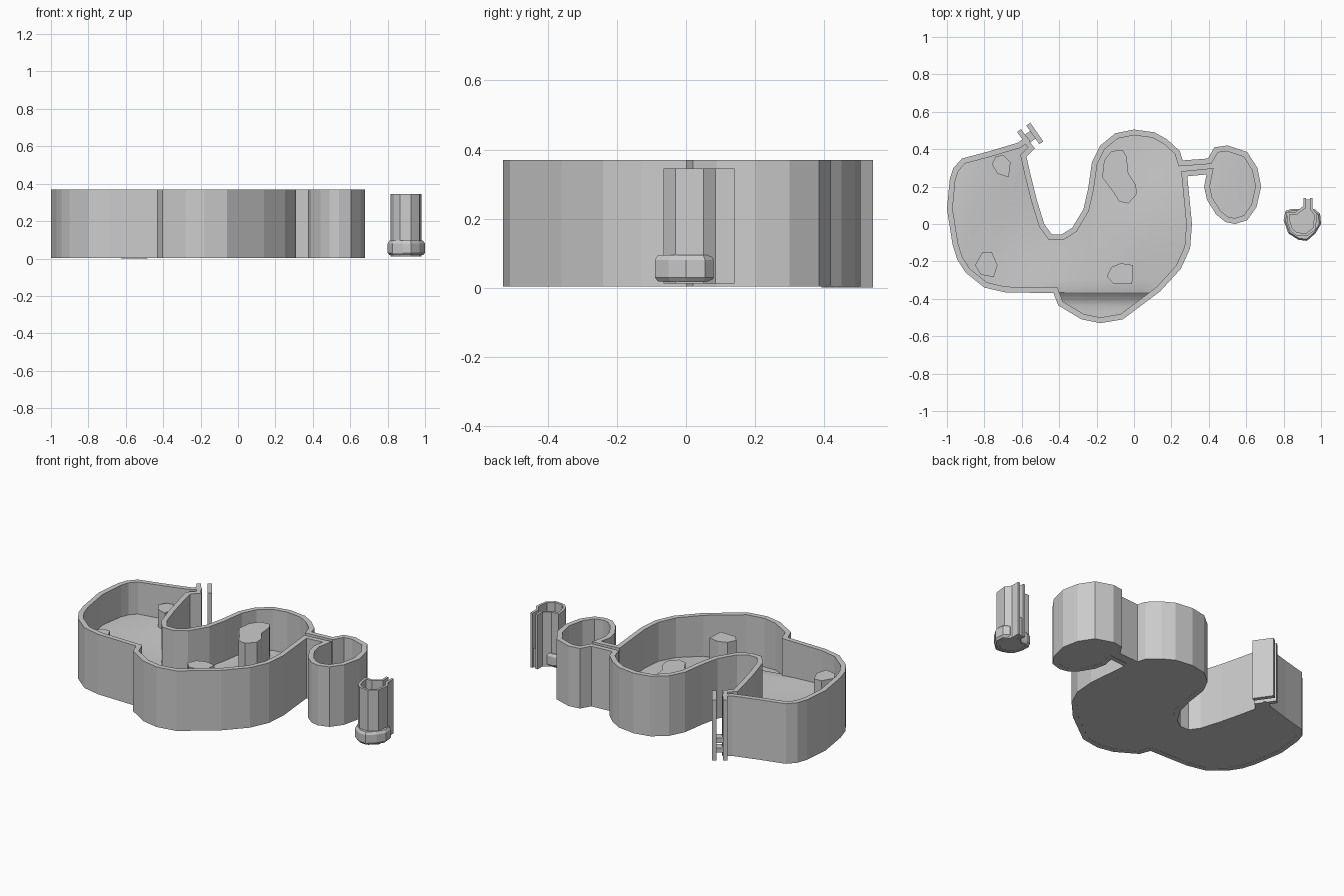
import bpy, bmesh, math
from mathutils import Vector

if "Cube" in bpy.data.objects:
    bpy.data.objects.remove(bpy.data.objects["Cube"])

def offset(path, d, closed=False):
    """Mitred offset to the left of a 2D path."""
    pts = [Vector(p) for p in path]
    n, out = len(pts), []
    for i, p in enumerate(pts):
        a = pts[i - 1] if (i > 0 or closed) else None
        b = pts[(i + 1) % n] if (i < n - 1 or closed) else None
        norms = []
        for s, e in ((a, p), (p, b)):
            if s is not None and e is not None:
                t = (e - s).normalized()
                norms.append(Vector((-t.y, t.x)))
        m = sum(norms, Vector((0, 0))).normalized()
        out.append(p + m * d / max(m.dot(norms[0]), 0.5))
    return out

def finish(name, bm):
    bmesh.ops.recalc_face_normals(bm, faces=bm.faces)
    me = bpy.data.meshes.new(name)
    bm.to_mesh(me)
    bm.free()
    ob = bpy.data.objects.new(name, me)
    bpy.context.collection.objects.link(ob)
    return ob

def loft(name, sections, caps=True):
    """Skin a stack of (points, z) rings."""
    bm = bmesh.new()
    rings = [[bm.verts.new((p[0], p[1], z)) for p in pts] for pts, z in sections]
    n = len(rings[0])
    for lo, hi in zip(rings, rings[1:]):
        for i in range(n):
            j = (i + 1) % n
            bm.faces.new((lo[i], lo[j], hi[j], hi[i]))
    if caps:
        bm.faces.new(rings[0][::-1])
        bm.faces.new(rings[-1])
    return finish(name, bm)

def wall(name, path, thick, z0, z1):
    """Vertical wall following an open path, thickened inward."""
    inner = offset(path, thick)
    bm = bmesh.new()
    rows = [[bm.verts.new((a[0], a[1], z0)), bm.verts.new((a[0], a[1], z1)),
             bm.verts.new((b[0], b[1], z1)), bm.verts.new((b[0], b[1], z0))]
            for a, b in zip(path, inner)]
    for r, s in zip(rows, rows[1:]):
        for k in range(4):
            l = (k + 1) % 4
            bm.faces.new((r[k], s[k], s[l], r[l]))
    bm.faces.new(rows[0])
    bm.faces.new(rows[-1][::-1])
    return finish(name, bm)

def bar(name, center, along, size_a, size_p, z0, z1):
    """Box turned so that its first side follows the direction along."""
    c, u = Vector(center), Vector(along).normalized()
    v = Vector((-u.y, u.x))
    pts = [c + u * size_a / 2 * i + v * size_p / 2 * j
           for i, j in ((-1, -1), (1, -1), (1, 1), (-1, 1))]
    return loft(name, [(pts, z0), (pts, z1)])

# Outline of both basins and the narrow channel between them
outline = [(-.575, .47), (-.62, .435), (-.77, .39), (-.92, .35), (-.965, .30), (-.985, .24),
           (-1, .08), (-.97, -.11), (-.945, -.19), (-.90, -.26), (-.80, -.34), (-.69, -.365),
           (-.43, -.37), (-.405, -.435), (-.28, -.51), (-.18, -.53), (-.06, -.51), (.14, -.36),
           (.25, -.24), (.30, -.13), (.31, 0), (.285, .255), (.388, .265),
           (.375, .20), (.39, .13), (.44, .05), (.49, .01), (.54, 0), (.605, .02), (.655, .09),
           (.68, .20), (.66, .30), (.605, .385), (.50, .42), (.43, .41), (.395, .35),
           (.26, .34), (.245, .39), (.18, .45), (.11, .49), (0, .505), (-.10, .485),
           (-.18, .42), (-.225, .33), (-.245, .19), (-.27, .08), (-.33, -.02), (-.385, -.055),
           (-.44, -.055), (-.48, 0), (-.52, .13), (-.555, .27), (-.575, .36), (-.53, .405)]
wall("basin_wall", outline, .03, .003, .37)

# Uneven floor: height field trimmed to the basin outline
def floor_height(x, y):
    z = .125 + .05 * max(0, min(1, (-x - .2) / .7))
    z += .012 * math.sin(5 * x + 1) * math.cos(6 * y)
    step = max(0, min(1, (-y - .36) / .05)) * (1 if -.45 < x < .1 else 0)
    return z - .05 * step

bm = bmesh.new()
bmesh.ops.create_grid(bm, x_segments=56, y_segments=36, size=1)
for v in bm.verts:
    v.co.x *= 1.1
    v.co.y *= .6
ext = bmesh.ops.extrude_face_region(bm, geom=bm.faces[:], use_keep_orig=True)
top = {v for v in ext["geom"] if isinstance(v, bmesh.types.BMVert)}
for v in bm.verts:
    v.co.z = floor_height(v.co.x, v.co.y) if v in top else -.1
terrain = finish("basin_floor", bm)
trim_path = offset(outline, .01, True)
trim = loft("floor_trim", [(trim_path, .004), (trim_path, .36)])
trim.hide_render = True
mod = terrain.modifiers.new("trim", "BOOLEAN")
mod.operation, mod.solver, mod.object = "INTERSECT", "EXACT", trim
bpy.context.view_layer.objects.active = terrain
terrain.select_set(True)
bpy.ops.object.modifier_apply(modifier="trim")
bpy.data.objects.remove(trim)
bpy.ops.object.shade_smooth_by_angle(angle=math.radians(30))

# Island pillars standing on the floor
islands = [
    (.31, [(-.17, .25), (-.11, .17), (-.08, .12), (-.03, .11), (.015, .16), (.01, .21),
           (-.03, .27), (-.04, .36), (-.06, .395), (-.12, .39), (-.16, .34)]),
    (.27, [(-.76, .32), (-.73, .27), (-.67, .25), (-.66, .33), (-.70, .37), (-.74, .36)]),
    (.29, [(-.85, -.22), (-.82, -.27), (-.75, -.285), (-.73, -.22), (-.76, -.15), (-.81, -.15)]),
    (.31, [(-.145, -.28), (-.11, -.32), (-.01, -.32), (-.005, -.22), (-.07, -.21), (-.12, -.23)])]
for i, (h, pts) in enumerate(islands):
    loft(f"island_{i + 1}", [(pts, .05), (pts, h)])

# Gate slot at the open end of the left arm: two plates with cross bars
axis, mid = Vector((.82, .57)).normalized(), Vector((-.555, .467))
for name, d in (("slot_plate_inner", -.03), ("slot_plate_outer", .03)):
    bar(name, mid + axis * d, axis, .026, .122, 0, .37)
for z in (.03, .09):
    bar("slot_cross_bar", mid, axis, .05, .05, z, z + .03)

# Separate small spout basin, open toward its own narrow channel
spout = [(.905, .14), (.905, .095), (.865, .065), (.815, .065), (.82, .01), (.835, -.035),
         (.865, -.06), (.925, -.065), (.97, -.03), (.98, .05), (.955, .085), (.955, .14)]
wall("spout_wall", spout, .015, .012, .345)
inner = offset(spout, .008, True)
loft("spout_floor", [(inner, .015), (inner, .13)])

# Rough stone collar round the foot of the spout
collar = [(.80, .02), (.825, -.05), (.88, -.085), (.925, -.09), (.97, -.05), (1.0, 0),
          (.995, .055), (.965, .08), (.84, .08), (.81, .07)]
small = [Vector((.9, 0)).lerp(Vector(p), .9) for p in collar]
loft("spout_collar", [(small, .018), (collar, .03), (collar, .08), (small, .095)])
